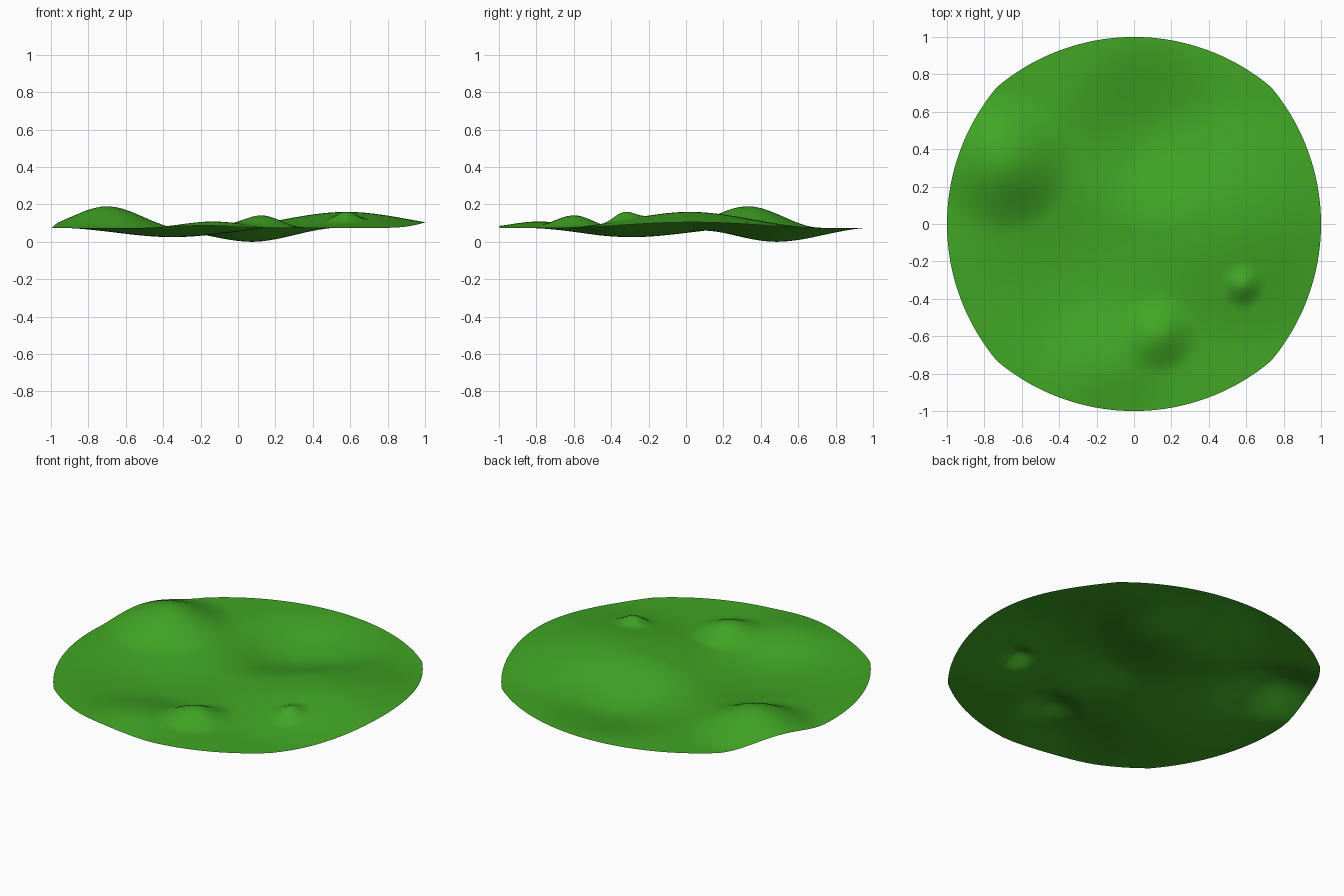
import bpy, bmesh, math

if "Cube" in bpy.data.objects:
    bpy.data.objects.remove(bpy.data.objects["Cube"])

RINGS, SEGMENTS = 72, 144
BASE = 0.075

# Soft hills and hollows: x, y, height, radius
MOUNDS = [
    (-0.70, 0.33, 0.115, 0.39),    # tall hill on the left
    (0.58, 0.02, 0.085, 0.70),     # broad hill on the right
    (-0.15, -0.75, 0.037, 0.38),   # low front hill
    (0.13, -0.59, 0.065, 0.22),    # front knoll
    (0.58, -0.33, 0.043, 0.12),    # small knoll
    (0.08, 0.48, -0.075, 0.52),    # back hollow
    (-0.35, -0.29, -0.050, 0.62),  # front left hollow
]


def height(x, y):
    z = BASE
    for cx, cy, h, r in MOUNDS:
        w = max(0.0, 1 - math.hypot(x - cx, y - cy) / r)
        z += h * w * w * (3 - 2 * w)
    return z


def rim_radius(a):
    # nearly round, with four slight corners on the diagonals
    q = math.pi / 2
    off = abs((a + q / 2) % q - q / 2) / (q / 2)
    return 1 + 0.036 * off ** 2


# Ground sheet built as a polar grid
bm = bmesh.new()
centre = bm.verts.new((0, 0, height(0, 0)))
prev = None
for i in range(1, RINGS + 1):
    ring = []
    for j in range(SEGMENTS):
        a = 2 * math.pi * j / SEGMENTS
        r = rim_radius(a) * i / RINGS
        x, y = r * math.cos(a), r * math.sin(a)
        ring.append(bm.verts.new((x, y, height(x, y))))
    for j in range(SEGMENTS):
        k = (j + 1) % SEGMENTS
        if prev:
            bm.faces.new((prev[j], ring[j], ring[k], prev[k]))
        else:
            bm.faces.new((centre, ring[j], ring[k]))
    prev = ring

# Rest the lowest hollow on z = 0
low = min(v.co.z for v in bm.verts)
for v in bm.verts:
    v.co.z -= low
for f in bm.faces:
    f.smooth = True

mesh = bpy.data.meshes.new("grassy_ground")
bm.to_mesh(mesh)
bm.free()
ground = bpy.data.objects.new("grassy_ground", mesh)
bpy.context.collection.objects.link(ground)

grass = bpy.data.materials.new("grass_green")
grass.diffuse_color = (0.052, 0.38, 0.018, 1)
grass.use_nodes = True
grass.node_tree.nodes["Principled BSDF"].inputs["Base Color"].default_value = grass.diffuse_color
mesh.materials.append(grass)
